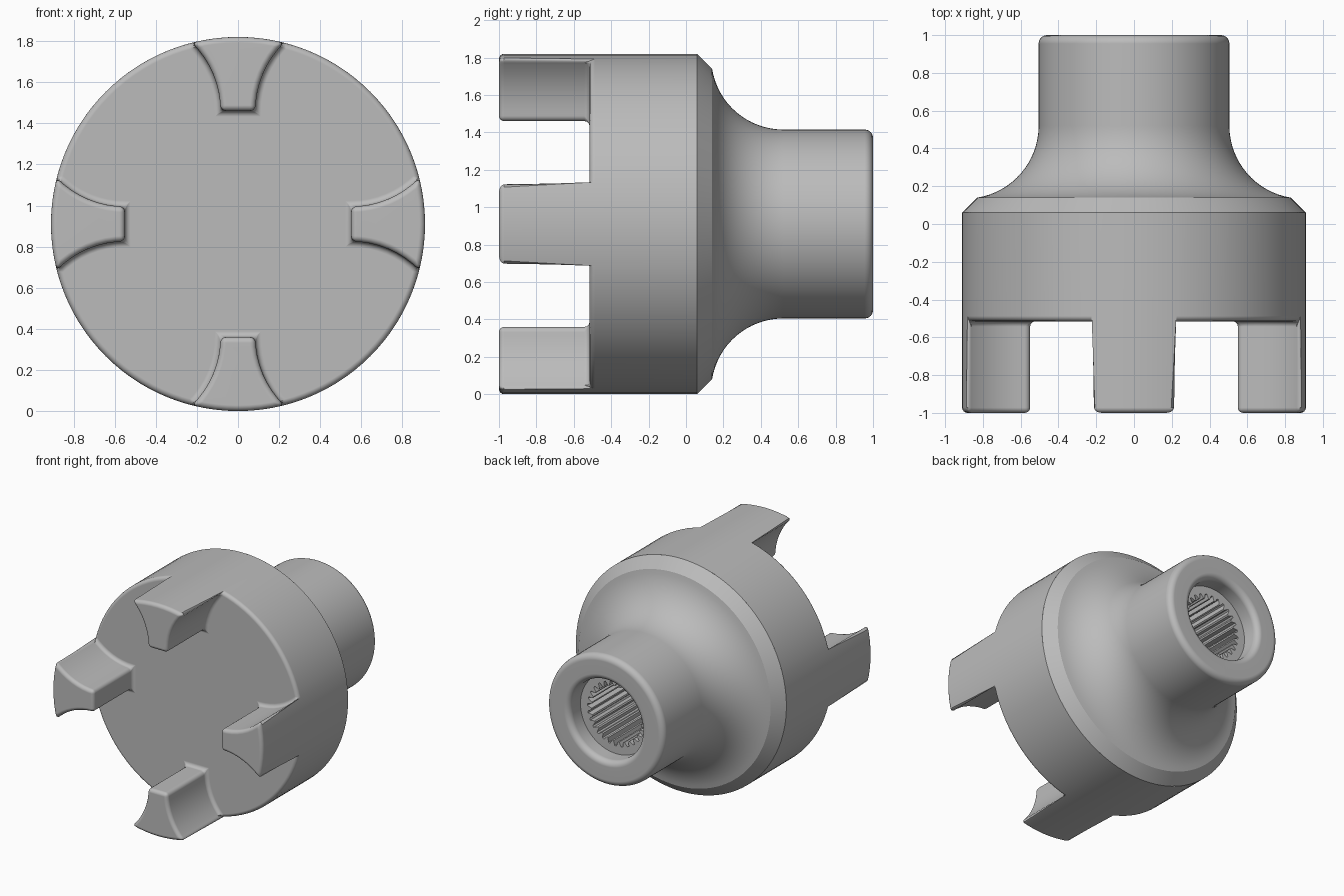
import bpy, bmesh
from math import sin, cos, pi, radians, atan2, hypot

if "Cube" in bpy.data.objects:
    bpy.data.objects.remove(bpy.data.objects["Cube"])

R = 0.91                                  # flange radius, also axis height
TIP, FLOOR, SEAM = -1.0, -0.515, 0.06     # stations along the axis
POCKET, POCKET_R = 0.55, 0.465            # round pockets between the lugs

grey = bpy.data.materials.new("plain grey")
grey.use_nodes = True
grey.diffuse_color = (0.5, 0.5, 0.5, 1)
grey.node_tree.nodes["Principled BSDF"].inputs["Base Color"].default_value = (0.5, 0.5, 0.5, 1)


def arc(cx, cy, r, a0, a1, n):
    steps = [a0 + (a1 - a0) * i / n for i in range(n + 1)]
    return [(cx + r * cos(a), cy + r * sin(a)) for a in steps]


def finish(bm, name, bevel=0):
    bmesh.ops.recalc_face_normals(bm, faces=bm.faces)
    mesh = bpy.data.meshes.new(name)
    bm.to_mesh(mesh)
    bm.free()
    mesh.materials.append(grey)
    ob = bpy.data.objects.new(name, mesh)
    bpy.context.collection.objects.link(ob)
    bpy.ops.object.select_all(action='DESELECT')
    ob.select_set(True)
    bpy.context.view_layer.objects.active = ob
    if bevel:
        mod = ob.modifiers.new("rounding", 'BEVEL')
        mod.width = bevel
        mod.segments = 4
        mod.limit_method = 'ANGLE'
        mod.angle_limit = radians(30)
        mod.use_clamp_overlap = False
        bpy.ops.object.convert(target='MESH')
    bpy.ops.object.shade_smooth_by_angle(angle=radians(32))
    normals = ob.modifiers.new("clean shading", 'WEIGHTED_NORMAL')
    normals.keep_sharp = True
    return ob


# Jaw disc: flat floor with four concave-sided lugs flush with the rim
def build_jaws():
    bm = bmesh.new()
    cache = {}

    def vert(p, y):
        key = (round(p[0], 5), round(p[1], 5), y)
        if key not in cache:
            cache[key] = bm.verts.new((p[0], y, p[1] + R))
        return cache[key]

    def turn(points, k):
        a = k * pi / 2
        return [(x * cos(a) - z * sin(a), x * sin(a) + z * cos(a)) for x, z in points]

    # corner where the pocket circle meets the rim
    d = hypot(POCKET, POCKET)
    along = (R * R - POCKET_R ** 2 + d * d) / (2 * d)
    half = pi / 4 - atan2((R * R - along * along) ** 0.5, along)
    corner = (R * sin(half), R * cos(half))
    start = atan2(corner[1] - POCKET, corner[0] - POCKET)
    side = [corner] + arc(POCKET, POCKET, POCKET_R, start, pi, 8)[1:]
    inner = side + [(-x, z) for x, z in reversed(side)]
    lug_rim = arc(0, 0, R, pi / 2 + half, pi / 2 - half, 8)
    gap_rim = arc(0, 0, R, pi / 2 + half, pi - half, 18)

    floor = []
    for k in range(4):
        sides, top, gap = turn(inner, k), turn(lug_rim, k), turn(gap_rim, k)
        bm.faces.new([vert(p, TIP) for p in sides + top[1:-1]])
        for a, b in zip(sides, sides[1:]):
            bm.faces.new([vert(a, TIP), vert(b, TIP), vert(b, FLOOR), vert(a, FLOOR)])
        last = len(top) - 2
        for i, (a, b) in enumerate(zip(top, top[1:])):
            loop = [vert(a, TIP), vert(b, TIP)]
            loop += [vert(b, FLOOR)] if i == last else []
            loop += [vert(b, SEAM), vert(a, SEAM)]
            loop += [vert(a, FLOOR)] if i == 0 else []
            bm.faces.new(loop)
        for a, b in zip(gap, gap[1:]):
            bm.faces.new([vert(a, FLOOR), vert(b, FLOOR), vert(b, SEAM), vert(a, SEAM)])
        floor += sides + gap[1:-1]
    bm.faces.new([vert(p, FLOOR) for p in floor])
    return finish(bm, "jaw_disc", bevel=0.028)


# Rear hub: chamfer, flared neck, sleeve, counterbore and splined bore
def build_hub():
    bm = bmesh.new()
    count = 112
    profile = [(R, SEAM)]
    profile += arc(0.89, 0.52, 0.385, pi + radians(81), pi, 16)
    profile += arc(0.46, 0.955, 0.045, 0, pi / 2, 6)
    profile += arc(0.355, 0.955, 0.045, pi / 2, pi, 6)
    profile += [(0.31, 0.86)]

    def ring(radius, y):
        out = []
        for i in range(count):
            a = 2 * pi * i / count
            r = radius(i)
            out.append(bm.verts.new((r * cos(a), y, r * sin(a) + R)))
        return out

    def spline(i):
        return 0.25 if i % 4 < 2 else 0.215

    rings = [ring(lambda i, r=r: r, y) for r, y in profile]
    rings += [ring(spline, y) for y in (0.86, 0.0)]
    for lower, upper in zip(rings, rings[1:]):
        for i in range(count):
            j = (i + 1) % count
            bm.faces.new([lower[i], lower[j], upper[j], upper[i]])
    bm.faces.new(rings[-1])
    return finish(bm, "splined_hub")


build_jaws()
build_hub()
